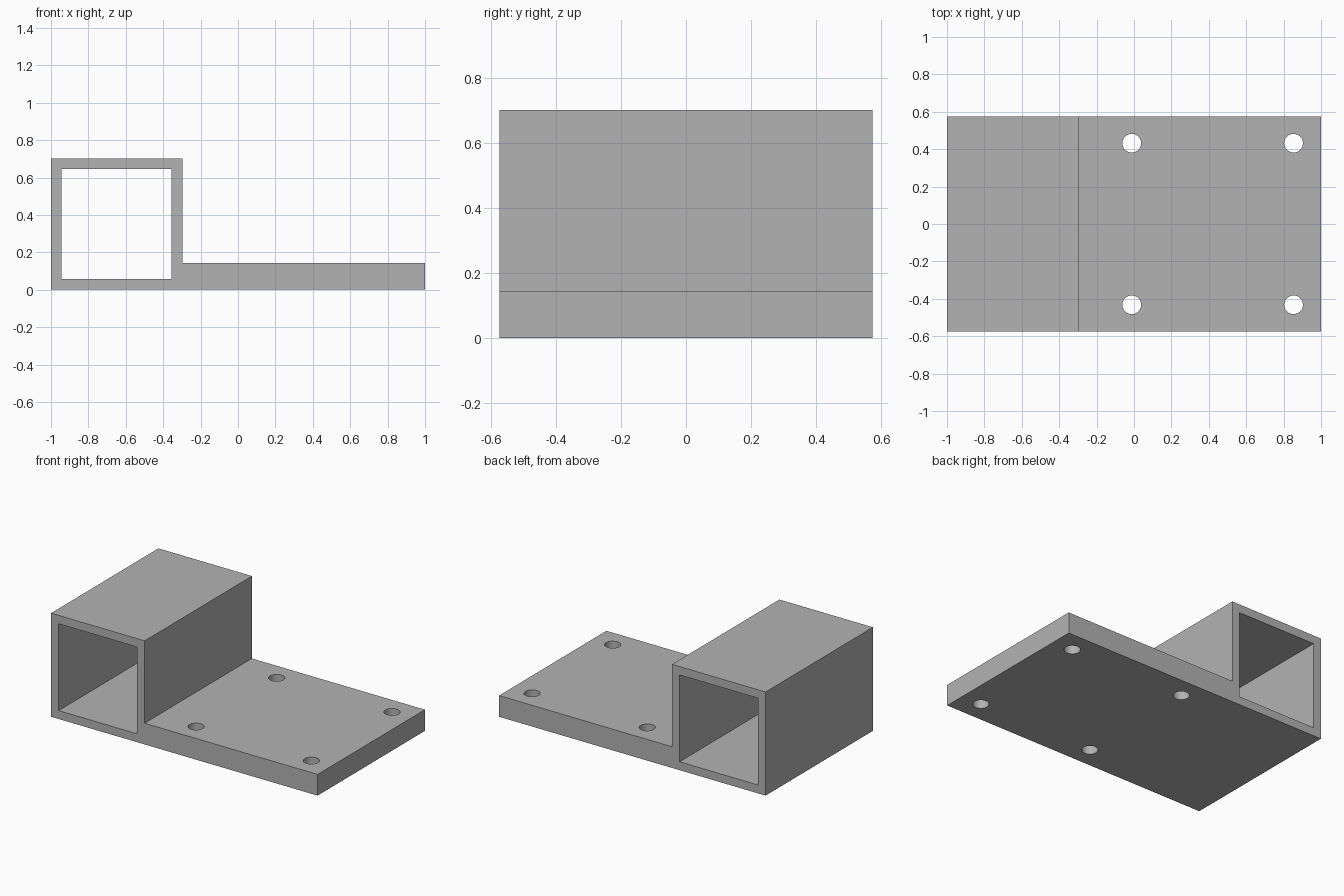
import bpy
import bmesh

cube = bpy.data.objects.get("Cube")
if cube:
    bpy.data.objects.remove(cube, do_unlink=True)

HALF_DEPTH = 0.575
TUBE_RIGHT, TUBE_TOP = -0.298, 0.703
WALL = 0.057
PLATE_TOP = 0.144

grey = bpy.data.materials.new("plain_grey")
grey.use_nodes = True
colour = (0.45, 0.45, 0.45, 1)
grey.diffuse_color = colour
grey.node_tree.nodes["Principled BSDF"].inputs["Base Color"].default_value = colour


def extrude_profile(name, points, half_depth):
    """Extrude an x-z outline symmetrically along y."""
    bm = bmesh.new()
    face = bm.faces.new([bm.verts.new((x, -half_depth, z)) for x, z in points])
    moved = bmesh.ops.extrude_face_region(bm, geom=[face])["geom"]
    verts = [g for g in moved if isinstance(g, bmesh.types.BMVert)]
    bmesh.ops.translate(bm, verts=verts, vec=(0, 2 * half_depth, 0))
    bmesh.ops.recalc_face_normals(bm, faces=bm.faces)
    mesh = bpy.data.meshes.new(name)
    bm.to_mesh(mesh)
    bm.free()
    mesh.materials.append(grey)
    obj = bpy.data.objects.new(name, mesh)
    bpy.context.collection.objects.link(obj)
    return obj


def cut(target, cutter):
    """Subtract the cutter, then discard it."""
    cutter.hide_render = True
    mod = target.modifiers.new("cut", "BOOLEAN")
    mod.operation = "DIFFERENCE"
    mod.solver = "EXACT"
    mod.object = cutter
    bpy.context.view_layer.objects.active = target
    bpy.ops.object.modifier_apply(modifier=mod.name)
    bpy.data.objects.remove(cutter, do_unlink=True)


# Square tube and mounting plate as one solid outline
bracket = extrude_profile("tube_bracket", [
    (-1, 0), (1, 0), (1, PLATE_TOP), (TUBE_RIGHT, PLATE_TOP),
    (TUBE_RIGHT, TUBE_TOP), (-1, TUBE_TOP)], HALF_DEPTH)

# Open channel through the tube
left, right = -1 + WALL, TUBE_RIGHT - WALL
low, high = WALL, TUBE_TOP - WALL
cut(bracket, extrude_profile("channel_cutter", [
    (left, low), (right, low), (right, high), (left, high)], 1))

# Four screw holes in the plate
for x in (-0.012, 0.853):
    for y in (-0.432, 0.432):
        bpy.ops.mesh.primitive_cylinder_add(
            vertices=48, radius=0.05, depth=0.5, location=(x, y, PLATE_TOP / 2))
        hole = bpy.context.object
        hole.name = "hole_cutter"
        hole.data.materials.append(grey)
        cut(bracket, hole)

# Round hole walls, crisp edges elsewhere
bpy.ops.object.select_all(action="DESELECT")
bracket.select_set(True)
bpy.context.view_layer.objects.active = bracket
bpy.ops.object.shade_smooth_by_angle()
